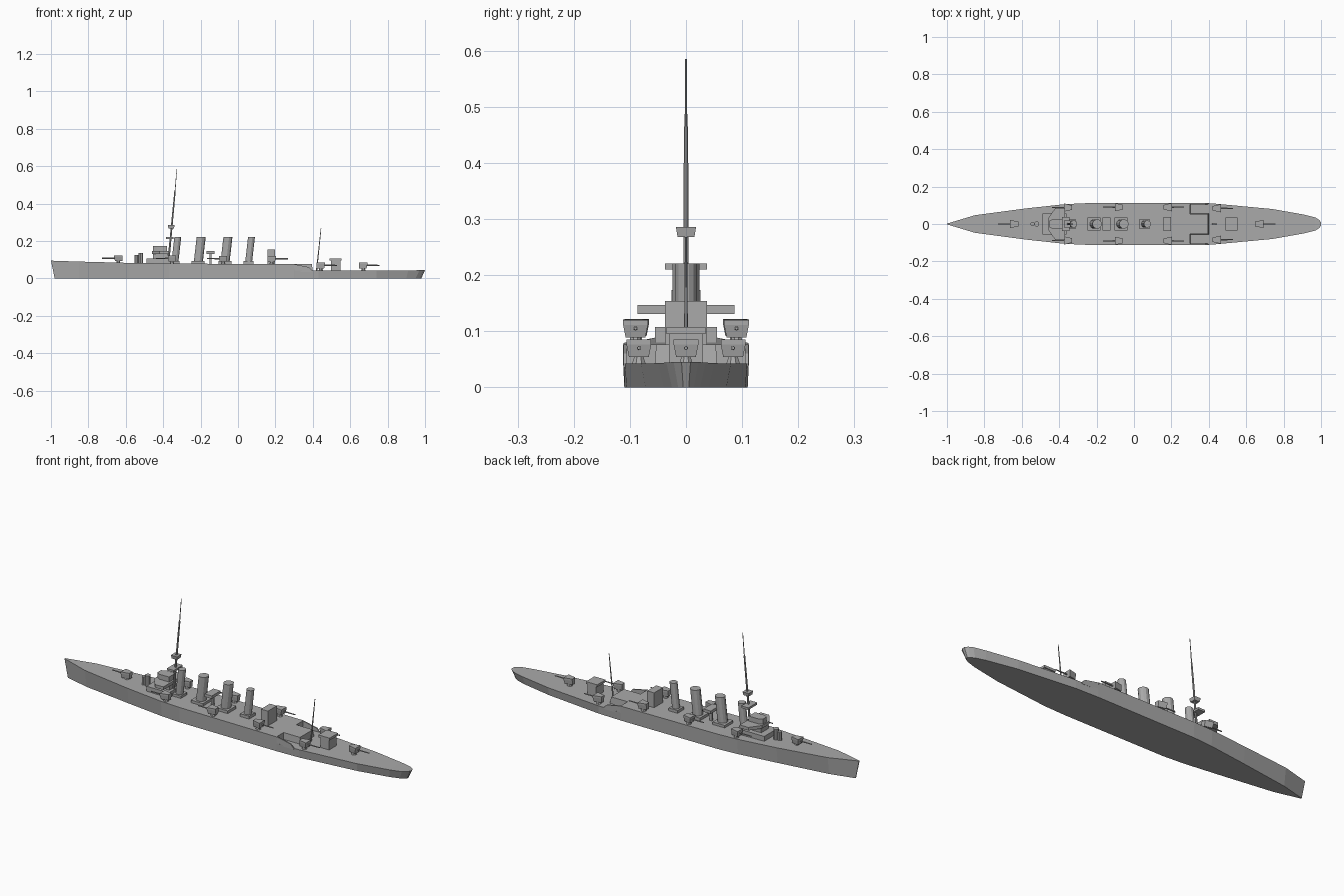
import bpy, bmesh, math
from mathutils import Vector

cube = bpy.data.objects.get("Cube")
if cube:
    bpy.data.objects.remove(cube, do_unlink=True)

grey = bpy.data.materials.new("warship grey")
grey.use_nodes = True
GREY = (0.4, 0.4, 0.4, 1)
grey.diffuse_color = GREY
grey.node_tree.nodes["Principled BSDF"].inputs["Base Color"].default_value = GREY


def finish(name, bm):
    bmesh.ops.recalc_face_normals(bm, faces=bm.faces)
    mesh = bpy.data.meshes.new(name)
    bm.to_mesh(mesh)
    bm.free()
    mesh.materials.append(grey)
    obj = bpy.data.objects.new(name, mesh)
    bpy.context.collection.objects.link(obj)
    return obj


def loft(name, rings):
    """Skin a series of equal point rings and cap both ends."""
    bm = bmesh.new()
    rows = [[bm.verts.new(p) for p in ring] for ring in rings]
    n = len(rows[0])
    for a, b in zip(rows, rows[1:]):
        for i in range(n):
            j = (i + 1) % n
            bm.faces.new((a[i], a[j], b[j], b[i]))
    bm.faces.new(rows[0])
    bm.faces.new(rows[-1])
    return finish(name, bm)


def box(name, x0, x1, half, z0, z1, y=0):
    ring = [(x0, y - half), (x1, y - half), (x1, y + half), (x0, y + half)]
    return loft(name, [[(px, py, z) for px, py in ring] for z in (z0, z1)])


def tube(name, a, b, r0, r1, sides=8, squash=1.0):
    """Tapered column with level ends, or a rod when it runs along x."""
    a, b = Vector(a), Vector(b)
    level = abs(b.z - a.z) > 0.01
    rings = []
    for c, r in ((a, r0), (b, r1)):
        ring = []
        for i in range(sides):
            t = math.tau * (i + 0.5) / sides
            u, v = r * math.cos(t), r * math.sin(t)
            ring.append(c + (Vector((u, v * squash, 0)) if level else Vector((0, u, v))))
        rings.append(ring)
    return loft(name, rings)


# Hull: deck x, deck half width, deck height, keel x, keel half width
stations = [
    (-1.0, .002, .095, -.98, .002), (-.85, .047, .09, -.85, .035),
    (-.58, .083, .083, -.58, .073), (-.37, .106, .08, -.37, .1),
    (-.26, .111, .079, -.26, .108), (.3, .112, .076, .3, .11),
    (.301, .112, .042, .301, .11), (.43, .109, .042, .43, .106),
    (.74, .08, .042, .74, .072), (.91, .05, .043, .9, .04),
    (.97, .035, .044, .95, .025), (.99, .022, .045, .97, .014),
    (1.0, .008, .045, .98, .005)]
loft("hull", [[(x, -w, z), (x, w, z), (kx, kw, 0), (kx, -kw, 0)]
              for x, w, z, kx, kw in stations])

# Break of the upper deck
loft("deck_extension", [[(.29, -w, z), (xe, -w, z), (xe, w, z), (.29, w, z)]
                        for z, w, xe in ((.04, .056, .4), (.076, .053, .395))])
slope = [(.3, .035), (.3, .076), (.38, .06), (.395, .045), (.4, .035)]
for side, label in ((1, "left"), (-1, "right")):
    loft(label + "_bulwark", [[(x, side * y, z) for x, z in slope] for y in (.105, .111)])

# Bridge
box("bridge_deckhouse", -.49, -.36, .055, .075, .107)
box("bridge_middle", -.455, -.375, .03, .1, .135)
wing = [(-.46, -.03), (-.42, -.086), (-.37, -.086), (-.37, .086), (-.42, .086), (-.46, .03)]
loft("bridge_wings", [[(x, y, z) for x, y in wing] for z in (.131, .147)])
house = [(-.455, -.015), (-.435, -.026), (-.38, -.026), (-.38, .026), (-.435, .026), (-.455, .015)]
loft("wheelhouse", [[(x, y, z) for x, y in house] for z in (.145, .173)])
tube("conning_tower", (-.52, 0, .075), (-.52, 0, .137), .014, .014, 10)
tube("conning_tower_front", (-.542, 0, .075), (-.542, 0, .125), .011, .011, 8)

# Funnels raked aft on square casings
for i, (x, r, half) in enumerate(((-.338, .019, .026), (-.213, .025, .035),
                                  (-.07, .025, .035), (.056, .019, .026)), 1):
    box(f"funnel_casing_{i}", x - half, x + half, half, .07, .092)
    tube(f"funnel_{i}", (x, 0, .08), (x + .016, 0, .221), r, r, 12)

# Deckhouses and searchlight platform
box("midship_deckhouse", .158, .198, .037, .07, .154)
box("searchlight_platform", -.168, -.126, .036, .131, .146)
box("searchlight_post", -.153, -.141, .006, .075, .135)
box("aft_deckhouse", .497, .547, .03, .04, .097)
box("aft_deckhouse_roof", .488, .553, .035, .095, .107)

# Masts
tube("foremast_lower", (-.373, 0, .08), (-.337, 0, .465), .006, .004)
tube("foremast_upper", (-.338, 0, .45), (-.327, 0, .585), .0025, .0015, 6)
box("mast_platform", -.385, -.345, .037, .21, .221)
loft("crows_nest", [[(-.357 - r, -r, z), (-.357 + r, -r, z), (-.357 + r, r, z), (-.357 - r, r, z)]
                    for z, r in ((.268, .015), (.286, .018))])
tube("mainmast", (.42, 0, .04), (.444, 0, .268), .004, .0018, 6)


def gun(name, x, y, deck, aim):
    """Deck gun: pedestal, flared shield and barrel pointing along aim."""
    tube(name + "_pedestal", (x, y, deck - .006), (x, y, deck + .018), .015, .007, 8)
    rings = []
    for z, grow in ((deck + .012, .8), (deck + .034, 1), (deck + .043, 1)):
        back, front = x - aim * .022, x + aim * .022 * grow
        wb, wf = .012 * grow, .022 * grow
        rings.append([(back, y - wb, z), (front, y - wf, z), (front, y + wf, z), (back, y + wb, z)])
    loft(name + "_shield", rings)
    tube(name + "_barrel", (x, y, deck + .028), (x + aim * .086, y, deck + .028), .004, .003, 6)


gun("bow_gun", -.64, 0, .08, -1)
gun("stern_gun", .67, 0, .042, 1)
for label, x, y, deck, aim in (("bridge", -.353, .088, .079, -1), ("midship", -.08, .09, .078, -1),
                               ("waist", .18, .09, .077, 1), ("quarterdeck", .443, .084, .042, 1)):
    gun(label + "_gun_left", x, y, deck, aim)
    gun(label + "_gun_right", x, -y, deck, aim)
